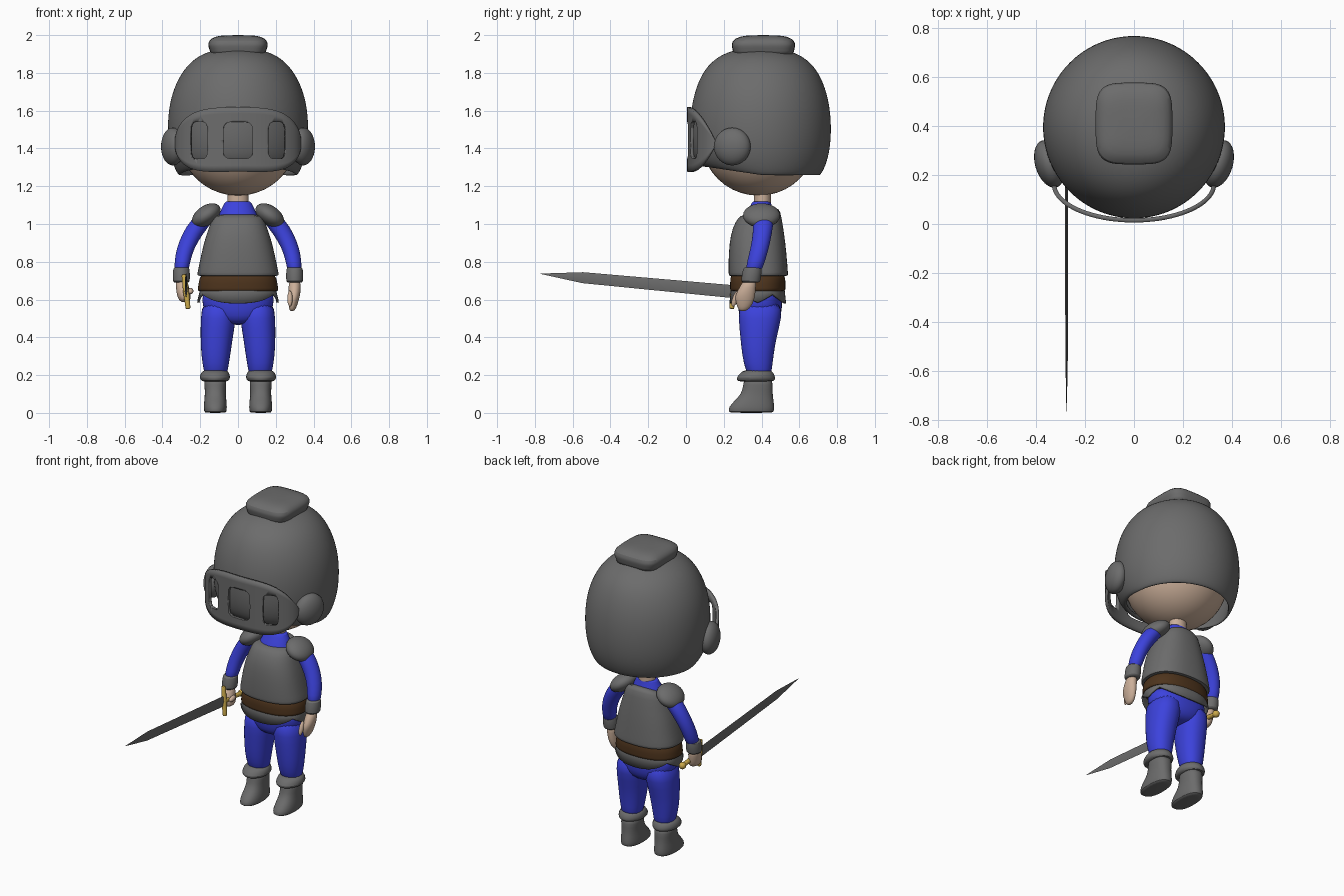
import bpy, bmesh, math
from mathutils import Matrix, Vector

if "Cube" in bpy.data.objects:
    bpy.data.objects.remove(bpy.data.objects["Cube"])


def material(name, r, g, b):
    m = bpy.data.materials.new(name)
    m.diffuse_color = (r, g, b, 1)
    m.use_nodes = True
    m.node_tree.nodes["Principled BSDF"].inputs["Base Color"].default_value = m.diffuse_color
    return m


STEEL = material("steel grey", 0.15, 0.15, 0.15)
BLUE = material("cloth blue", 0.045, 0.055, 0.72)
SKIN = material("skin", 0.60, 0.43, 0.32)
BROWN = material("belt brown", 0.075, 0.034, 0.012)
GOLD = material("gold", 0.60, 0.40, 0.07)


def finish(name, bm, mat, sub=0, thick=0, angle=50):
    """Turn a bmesh into a smooth shaded object."""
    bmesh.ops.recalc_face_normals(bm, faces=bm.faces)
    me = bpy.data.meshes.new(name)
    bm.to_mesh(me)
    bm.free()
    me.materials.append(mat)
    ob = bpy.data.objects.new(name, me)
    bpy.context.collection.objects.link(ob)
    bpy.ops.object.select_all(action='DESELECT')
    bpy.context.view_layer.objects.active = ob
    ob.select_set(True)
    bpy.ops.object.shade_smooth_by_angle(angle=math.radians(angle))
    if thick:
        md = ob.modifiers.new("thickness", 'SOLIDIFY')
        md.thickness, md.offset = thick, -1
    if sub:
        ob.modifiers.new("round", 'SUBSURF').levels = sub
        ob.modifiers["round"].render_levels = sub
    return ob


def loft(name, rings, mat, n=24, power=2, sub=1, warp=None, caps=(True, True), thick=0, side=1):
    """Stack superellipse rings (z, cx, cy, rx, ry); side=-1 mirrors in x."""
    bm = bmesh.new()
    loops = []
    for i, (z, cx, cy, rx, ry) in enumerate(rings):
        loop = []
        for k in range(n):
            a = 2 * math.pi * k / n
            c, s = math.cos(a), math.sin(a)
            x = cx + rx * math.copysign(abs(c) ** (2 / power), c)
            y = cy + ry * math.copysign(abs(s) ** (2 / power), s)
            zz = warp(i, a, z) if warp else z
            loop.append(bm.verts.new((side * x, y, zz)))
        loops.append(loop)
    for a, b in zip(loops, loops[1:]):
        for k in range(n):
            bm.faces.new((a[k], a[(k + 1) % n], b[(k + 1) % n], b[k]))
    if caps[0]:
        bm.faces.new(loops[0])
    if caps[1]:
        bm.faces.new(loops[-1])
    return finish(name, bm, mat, sub, thick)


def ball(name, centre, radii, mat, rot=(0, 0, 0), seg=32):
    bm = bmesh.new()
    bmesh.ops.create_uvsphere(bm, u_segments=seg, v_segments=seg // 2, radius=1)
    bmesh.ops.scale(bm, vec=radii, verts=bm.verts)
    ob = finish(name, bm, mat)
    ob.location, ob.rotation_euler = centre, rot
    return ob


# Head and helmet shell with a rim that rises towards the face
ball("head", (0, .385, 1.45), (.31, .305, .30), SKIN, seg=40)
loft("neck", [(1.05, 0, .405, .055, .045), (1.25, 0, .405, .055, .045)], SKIN, sub=0)


def rim(i, a, z):
    return z + (.045 * max(0, -math.sin(a)) if i == 0 else 0)


loft("helmet", [(1.25, 0, .405, .318, .308), (1.33, 0, .398, .352, .352), (1.42, 0, .395, .371, .372),
                (1.52, 0, .395, .375, .376), (1.62, 0, .395, .367, .368), (1.72, 0, .395, .342, .345),
                (1.82, 0, .395, .290, .300), (1.89, 0, .395, .215, .225), (1.925, 0, .395, .12, .13),
                (1.93, 0, .395, .03, .03)],
     STEEL, n=32, sub=2, warp=rim, caps=(False, True), thick=.025)
loft("helmet_crest", [(1.88, 0, .41, .15, .165), (1.92, 0, .41, .147, .16), (1.94, 0, .41, .16, .17),
                      (1.97, 0, .41, .157, .167), (1.993, 0, .41, .125, .13), (2.0, 0, .41, .07, .07)],
     STEEL, n=32, power=4, sub=1)
for s in (-1, 1):
    ball("helmet_hinge", (s * .345, .245, 1.41), (.058, .1, .1), STEEL, (0, 0, -s * .3))

# Visor: curved plate with three slots
bm = bmesh.new()
NX, NZ = 40, 10
grid = []
for i in range(NX + 1):
    u = math.sin((i / NX - .5) * math.pi * .995)
    half = .165 * math.sqrt(max(0, 1 - abs(u) ** 4)) + .006
    mid = 1.448 - .02 * u * u
    y = .006 + .155 * (1 - math.sqrt(1 - u * u))
    grid.append([bm.verts.new((.335 * u, y, mid + half * (2 * j / NZ - 1))) for j in range(NZ + 1)])
for a, b in zip(grid, grid[1:]):
    for j in range(NZ):
        bm.faces.new((a[j], b[j], b[j + 1], a[j + 1]))
bm.normal_update()
visor = finish("visor", bm, STEEL)
front_up = visor.data.polygons[NX * NZ // 2].normal.y < 0
sol = visor.modifiers.new("thickness", 'SOLIDIFY')
sol.thickness, sol.offset = .018, (-1 if front_up else 1)
for x, y, rx, turn in ((0, .01, .078, 0), (-.205, .045, .047, -.35), (.205, .045, .047, .35)):
    cut = loft("slot_cutter", [(-.06, 0, 0, rx, .097), (.06, 0, 0, rx, .097)], STEEL, n=40, power=5, sub=0)
    cut.location, cut.rotation_euler = (x, y, 1.443), (math.pi / 2, 0, turn)
    cut.hide_render = True
    md = visor.modifiers.new("slot", 'BOOLEAN')
    md.operation, md.object, md.solver = 'DIFFERENCE', cut, 'EXACT'
bpy.context.view_layer.objects.active = visor
for md in list(visor.modifiers):
    bpy.ops.object.modifier_apply(modifier=md.name)
for ob in [o for o in bpy.data.objects if o.name.startswith("slot_cutter")]:
    bpy.data.objects.remove(ob)

# Torso: shirt, breastplate, belt, skirt with pointed sides
loft("shirt", [(.95, 0, .395, .13, .10), (1.03, 0, .39, .11, .088), (1.08, 0, .395, .088, .062),
               (1.118, 0, .40, .07, .05), (1.12, 0, .40, .06, .045)], BLUE)
loft("breastplate", [(.725, 0, .383, .19, .14), (.725, 0, .383, .216, .157), (.735, 0, .383, .217, .158),
                     (.80, 0, .38, .203, .156), (.90, 0, .378, .182, .149), (.98, 0, .38, .155, .135),
                     (1.035, 0, .388, .135, .112), (1.05, 0, .39, .11, .09)],
     STEEL, n=32, power=2.4, warp=lambda i, a, z: z + (.04 * max(0, math.sin(a)) if i > 5 else 0))
loft("belt", [(.645, 0, .38, .18, .12), (.645, 0, .38, .213, .146), (.65, 0, .38, .215, .147),
              (.72, 0, .38, .205, .147), (.74, 0, .38, .19, .14)], BROWN, n=32, power=2.3)


def points(i, a, z):
    if i:
        return z
    d = math.degrees(math.acos(min(1, abs(math.cos(a)))))
    return .585 + .045 * d / 30 if d < 30 else .58 + .05 * ((90 - d) / 60) ** 2


loft("skirt", [(.58, 0, .38, .216, .150), (.645, 0, .38, .203, .143), (.66, 0, .38, .2, .14)],
     STEEL, n=72, power=2.3, sub=0, warp=points, caps=(False, False), thick=.012)
loft("hips", [(.465, 0, .39, .05, .06), (.49, 0, .39, .13, .10), (.54, 0, .393, .185, .117),
              (.60, 0, .39, .192, .12), (.66, 0, .385, .19, .12)], BLUE, power=2.3)

# Limbs, built on both sides
for s in (-1, 1):
    loft("trouser_leg", [(.19, .117, .39, .055, .055), (.225, .118, .385, .064, .07), (.30, .118, .38, .077, .083),
                         (.40, .113, .383, .086, .096), (.50, .104, .392, .094, .115),
                         (.60, .1, .395, .09, .115)], BLUE, power=2.2, side=s)
    loft("boot", [(0, .12, .345, .05, .105), (.005, .12, .345, .06, .122), (.03, .12, .347, .062, .122),
                  (.065, .12, .36, .059, .104), (.10, .12, .376, .055, .083), (.15, .12, .382, .058, .078),
                  (.19, .12, .38, .06, .075)], STEEL, power=2.3, side=s)
    loft("boot_cuff", [(.165, .122, .37, .05, .07), (.168, .122, .37, .072, .10), (.185, .122, .37, .083, .105),
                       (.21, .122, .375, .076, .09), (.23, .12, .38, .062, .07)], STEEL, side=s)
    loft("sleeve", [(1.07, .15, .41, .04, .045), (1.02, .19, .41, .062, .056), (.95, .24, .405, .055, .05),
                    (.87, .28, .39, .046, .049), (.80, .295, .37, .042, .047),
                    (.74, .30, .355, .037, .043)], BLUE, side=s)
    ball("shoulder_pad", (s * .168, .40, 1.045), (.085, .098, .052), STEEL, (0, s * .6, 0))
    loft("wrist_cuff", [(.69, .30, .342, .035, .04), (.692, .30, .342, .046, .052), (.735, .30, .348, .046, .052),
                        (.768, .30, .352, .043, .049), (.77, .30, .352, .035, .04)], STEEL, side=s)

# Open hand on one side, fist on the other
loft("open_hand", [(.71, .30, .34, .03, .034), (.66, .30, .325, .033, .044), (.62, .298, .312, .031, .055),
                   (.58, .292, .31, .025, .045), (.55, .288, .305, .018, .03), (.538, .286, .30, .008, .012)], SKIN)
ball("thumb", (.275, .262, .605), (.014, .016, .045), SKIN, (-.35, 0, 0), 16)
loft("fist", [(.71, .30, .34, .03, .034), (.67, .295, .328, .034, .045), (.635, .288, .318, .038, .05),
              (.60, .283, .315, .034, .046), (.585, .282, .315, .015, .025)], SKIN, side=-1)
ball("fist_thumb", (-.25, .30, .645), (.014, .03, .016), SKIN, (.2, 0, 0), 16)

# Sword, modelled upright and then laid forward into the fist
frame = Matrix.Translation((-.275, .25, .642)) @ Matrix.Rotation(math.radians(84.7), 4, 'X')
blade = loft("sword_blade", [(0, 0, 0, .007, .034), (.80, 0, 0, .005, .029), (1.024, 0, 0, .0006, .001)],
             STEEL, n=4, sub=0)
blade.matrix_world = frame
grip = loft("sword_grip", [(-.17, 0, 0, .014, .014), (0, 0, 0, .014, .014)], GOLD, n=16, sub=0)
grip.matrix_world = frame
guard = loft("sword_guard", [(-.095, 0, 0, .016, .016), (-.075, 0, 0, .012, .012), (0, 0, 0, .018, .018),
                             (.075, 0, 0, .012, .012), (.095, 0, 0, .016, .016)], GOLD, n=16)
guard.matrix_world = frame @ Matrix.Rotation(math.radians(-90), 4, 'X') @ Matrix.Rotation(-.12, 4, 'Y')
ball("sword_pommel", frame @ Vector((0, 0, -.18)), (.022, .022, .022), GOLD, seg=16)
